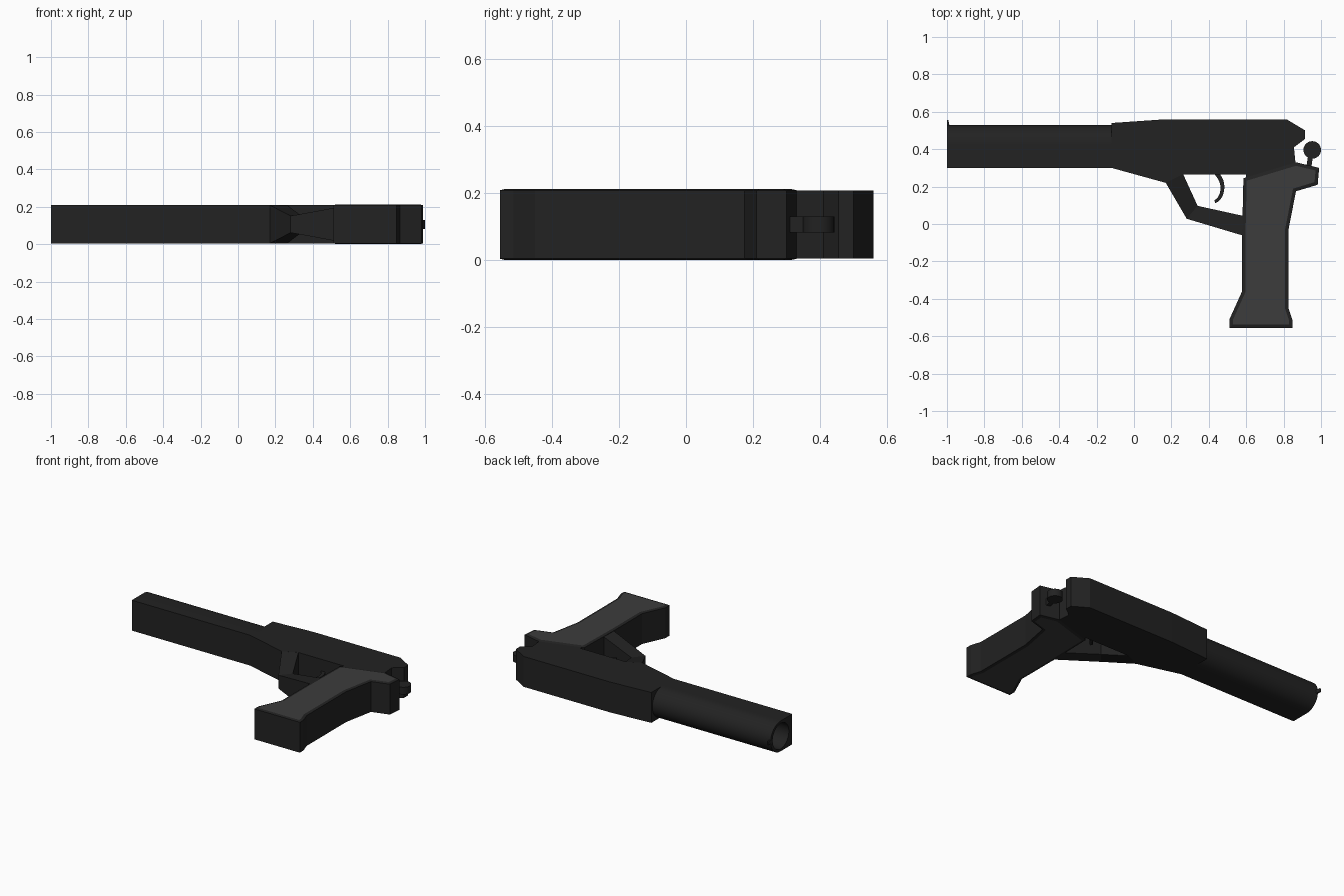
import bpy, bmesh, math
from mathutils import Vector

if "Cube" in bpy.data.objects:
    bpy.data.objects.remove(bpy.data.objects["Cube"])

MID = 0.1065   # centre of the thickness
HALF = 0.102   # half thickness of the body


def material(name, v):
    m = bpy.data.materials.new(name)
    m.diffuse_color = (v, v, v, 1)
    m.use_nodes = True
    m.node_tree.nodes["Principled BSDF"].inputs["Base Color"].default_value = m.diffuse_color
    return m


DARK = material("dark_metal", 0.016)
GREY = material("grip_grey", 0.045)


def finish(bm, name):
    bmesh.ops.recalc_face_normals(bm, faces=bm.faces[:])
    me = bpy.data.meshes.new(name)
    bm.to_mesh(me)
    bm.free()
    ob = bpy.data.objects.new(name, me)
    bpy.context.collection.objects.link(ob)
    me.materials.append(DARK)
    return ob


def loft(name, rings):
    """Closed solid through equal-length vertex rings."""
    bm = bmesh.new()
    vs = [[bm.verts.new(p) for p in r] for r in rings]
    n = len(rings[0])
    for a, b in zip(vs, vs[1:]):
        for i in range(n):
            j = (i + 1) % n
            bm.faces.new((a[i], a[j], b[j], b[i]))
    bm.faces.new(vs[0])
    bm.faces.new(vs[-1])
    return finish(bm, name)


def slab(name, outline, half):
    return loft(name, [[(x, y, MID + s * half) for x, y in outline] for s in (-1, 1)])


def disc(cx, cy, r, n=24):
    return [(cx + r * math.cos(2 * math.pi * i / n), cy + r * math.sin(2 * math.pi * i / n))
            for i in range(n)]


# slide and frame
slab("slide_frame", [(-.12, .30), (.17, .22), (.26, .265), (.60, .265), (.60, .24),
                     (.865, .31), (.855, .41), (.915, .455), (.915, .50), (.815, .56),
                     (.17, .56), (-.12, .54)], HALF)

# barrel: flat underside, round top, bored muzzle
section = [(.30, -HALF)] + [(.425 + .104 * math.sin(a), -HALF * math.cos(a))
                            for a in [math.pi * i / 20 for i in range(21)]] + [(.30, HALF)]
barrel = loft("barrel", [[(x, y, MID + z) for y, z in section] for x in (-1, -.10)])
bore = loft("bore_cutter", [[(x, y, MID + z) for y, z in disc(.422, 0, .086, 32)] for x in (-1.1, -.5)])
mod = barrel.modifiers.new("bore", 'BOOLEAN')
mod.object = bore
mod.solver = 'EXACT'
bpy.context.view_layer.objects.active = barrel
bpy.ops.object.modifier_apply(modifier="bore")
bpy.data.objects.remove(bore)

# front sight
slab("front_sight", [(-1, .52), (-.985, .52), (-.993, .556), (-1, .556)], .012)

# trigger guard: waisted at the front corner
guard = [((.17, .22), (.262, .268), HALF), ((.282, .028), (.34, .097), .045),
         ((.59, -.064), (.59, .042), HALF)]
loft("trigger_guard", [[(*o, MID - h), (*i, MID - h), (*i, MID + h), (*o, MID + h)]
                       for o, i, h in guard])

# curved trigger
outer, inner = [], []
for k in range(11):
    a = math.radians(50 - 125 * k / 10)
    t = .012 - .004 * k / 10
    for lst, r in ((outer, t), (inner, -t)):
        lst.append((.418 + (.055 + r) * math.cos(a), .195 + (.078 + r) * math.sin(a)))
slab("trigger", [(.455, .275)] + outer + inner[::-1] + [(.425, .275)], .024)

# grip with raised lighter side panels
grip_line = [(.59, .25), (.59, .04), (.578, -.06), (.578, -.36), (.51, -.51), (.51, -.555),
             (.848, -.555), (.848, -.515), (.826, -.45), (.826, -.03), (.866, .175),
             (.982, .21), (.99, .30), (.865, .33)]
grip_line[0:3] = [(.585, .245), (.578, -.06)]
grip = slab("grip", grip_line, HALF)
grip.data.materials.append(GREY)
bm = bmesh.new()
bm.from_mesh(grip.data)
bm.normal_update()
sides = [f for f in bm.faces if abs(f.normal.z) > .9]
for f in sides:
    bmesh.ops.inset_region(bm, faces=[f], thickness=.018, depth=.0045, use_even_offset=True)
    f.material_index = 1
bm.to_mesh(grip.data)
bm.free()

# round hammer on its stem
slab("hammer_head", disc(.953, .396, .047), .024)
slab("hammer_stem", [(.918, .29), (.946, .29), (.958, .37), (.932, .37)], .024)

# smooth only the rounded parts
for name in ("barrel", "trigger", "hammer_head"):
    bpy.ops.object.select_all(action='DESELECT')
    ob = bpy.data.objects[name]
    ob.select_set(True)
    bpy.context.view_layer.objects.active = ob
    bpy.ops.object.shade_smooth_by_angle(angle=math.radians(30))
